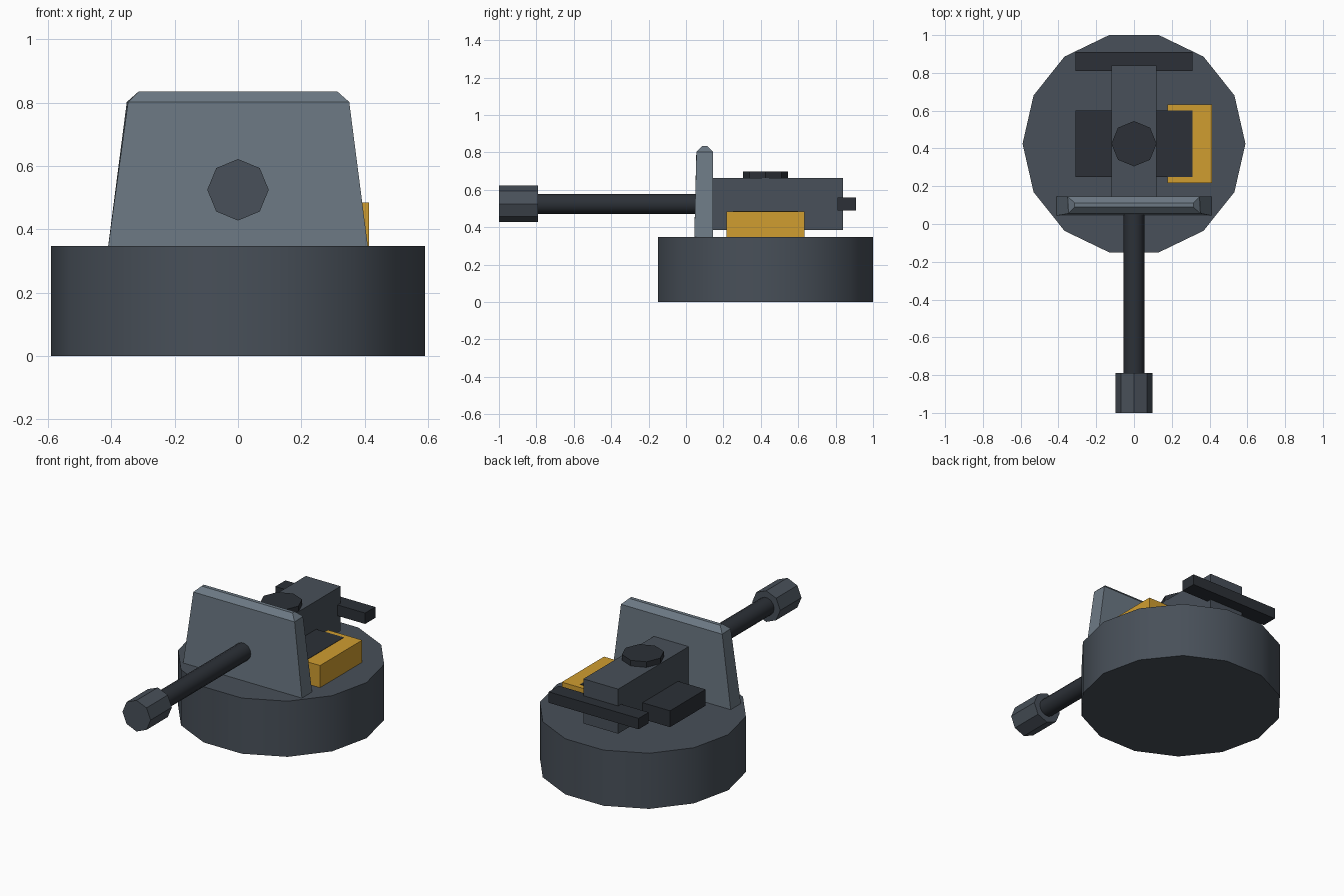
import bpy, bmesh, math

if "Cube" in bpy.data.objects:
    bpy.data.objects.remove(bpy.data.objects["Cube"])


def material(name, rgb):
    m = bpy.data.materials.new(name)
    m.diffuse_color = (*rgb, 1)
    m.use_nodes = True
    m.node_tree.nodes["Principled BSDF"].inputs["Base Color"].default_value = m.diffuse_color
    return m


STEEL = material("steel", (0.065, 0.08, 0.1))
DARK = material("dark_steel", (0.025, 0.03, 0.038))
PLATE = material("plate_grey", (0.15, 0.19, 0.23))
YELLOW = material("yellow", (0.63, 0.34, 0.03))


def finish(name, bm, mat, smooth=False):
    bmesh.ops.recalc_face_normals(bm, faces=bm.faces)
    me = bpy.data.meshes.new(name)
    bm.to_mesh(me)
    bm.free()
    me.materials.append(mat)
    ob = bpy.data.objects.new(name, me)
    bpy.context.collection.objects.link(ob)
    if smooth:
        bpy.ops.object.select_all(action='DESELECT')
        ob.select_set(True)
        bpy.context.view_layer.objects.active = ob
        bpy.ops.object.shade_smooth_by_angle(angle=math.radians(35))
    return ob


def box(name, xs, ys, zs, mat):
    bm = bmesh.new()
    bmesh.ops.create_cube(bm, size=1)
    for v in bm.verts:
        v.co = [r[0] if c < 0 else r[1] for c, r in zip(v.co, (xs, ys, zs))]
    return finish(name, bm, mat)


def cylinder(name, axis, start, end, radius, sides, centre, mat, smooth=False):
    """Prism along 'y' or 'z'; centre is given in the other two axes."""
    bm = bmesh.new()
    rings = []
    for t in (start, end):
        ring = []
        for i in range(sides):
            a = math.tau * i / sides
            u, w = centre[0] + radius * math.cos(a), centre[1] + radius * math.sin(a)
            ring.append(bm.verts.new((u, w, t) if axis == 'z' else (u, t, w)))
        bm.faces.new(ring)
        rings.append(ring)
    for i in range(sides):
        j = (i + 1) % sides
        bm.faces.new((rings[0][i], rings[0][j], rings[1][j], rings[1][i]))
    return finish(name, bm, mat, smooth)


# Round turntable base
cylinder("base", 'z', 0, 0.347, 0.59, 14, (0, 0.425), STEEL, True)

# Tapered shield with chamfered edges
bm = bmesh.new()
bmesh.ops.create_cube(bm, size=1)
for v in bm.verts:
    top = v.co.z > 0
    v.co.x = math.copysign(0.347 if top else 0.416, v.co.x)
    v.co.y = 0.145 if v.co.y > 0 else (0.056 if top else 0.043)
    v.co.z = 0.835 if top else 0.3
rim = [e for e in bm.edges if all(v.co.z > 0.8 for v in e.verts)]
bmesh.ops.bevel(bm, geom=rim, offset=0.033, segments=1, affect='EDGES')
finish("shield", bm, PLATE)

# Barrel and octagonal muzzle
cylinder("barrel", 'y', -0.8, 0.2, 0.055, 14, (0, 0.525), DARK, True)
cylinder("muzzle", 'y', -1, -0.79, 0.097, 8, (0, 0.525), STEEL)

# Receiver with pivot post, cross block and rear handle
box("receiver", (-0.12, 0.12), (0.14, 0.84), (0.385, 0.663), STEEL)
cylinder("pivot_post", 'z', 0.34, 0.698, 0.12, 8, (0, 0.425), DARK)
box("cross_block", (-0.31, 0.31), (0.25, 0.6), (0.385, 0.487), DARK)
box("rear_handle", (-0.31, 0.31), (0.81, 0.91), (0.49, 0.558), DARK)

# Yellow ammunition box on the right
box("ammo_box", (0.177, 0.414), (0.217, 0.633), (0.34, 0.485), YELLOW)
